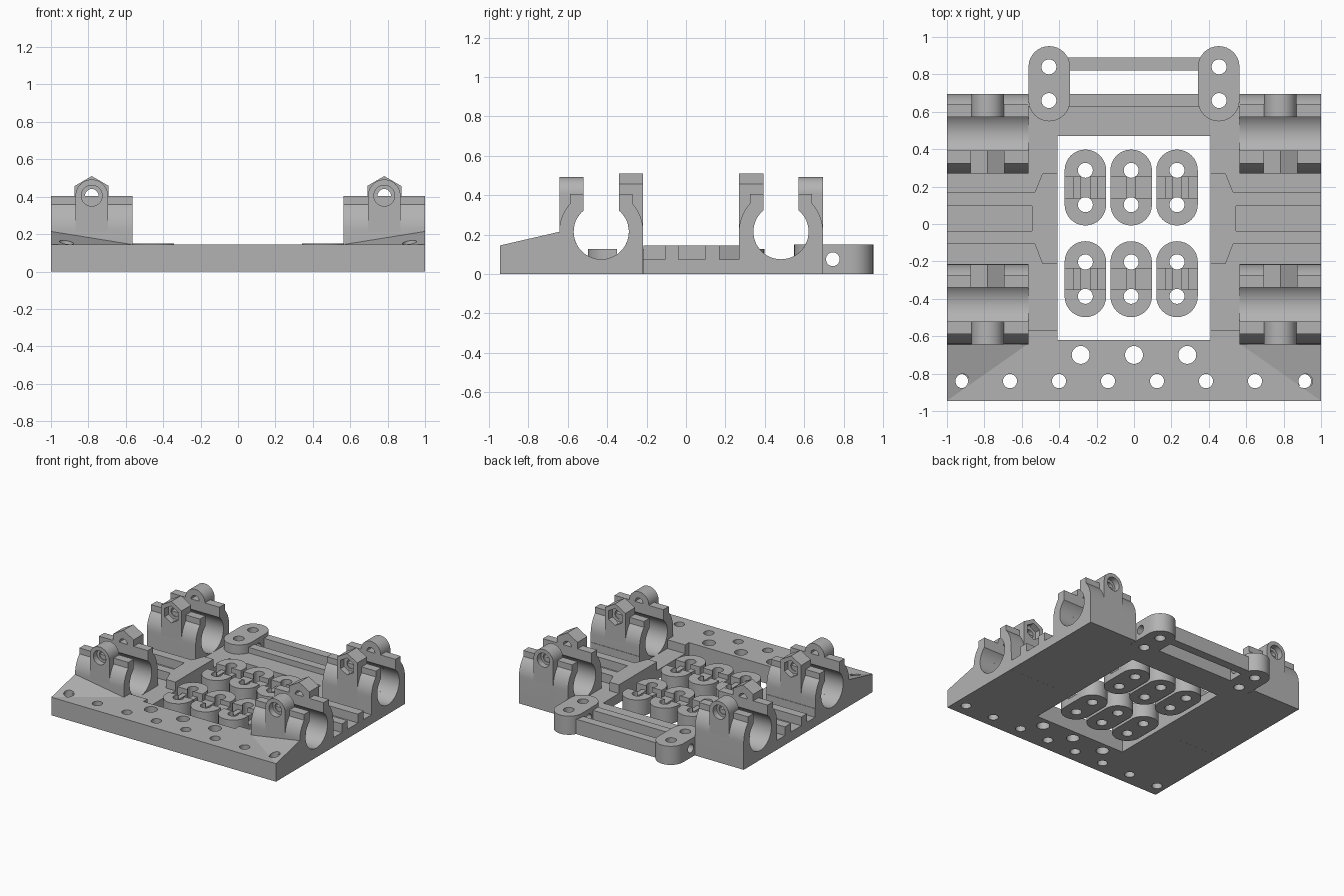
import bpy, bmesh, math
from mathutils import Vector

cube = bpy.data.objects.get("Cube")
if cube:
    bpy.data.objects.remove(cube)

grey = bpy.data.materials.new("plain grey")
grey.use_nodes = True
GREY = (0.45, 0.45, 0.45, 1)
grey.diffuse_color = GREY
grey.node_tree.nodes["Principled BSDF"].inputs["Base Color"].default_value = GREY

MAP = {"z": lambda a, b, h: (a, b, h),
       "x": lambda a, b, h: (h, a, b),
       "y": lambda a, b, h: (a, h, b)}


# Outline helpers
def arc(cx, cy, r, a0, a1, n):
    return [(cx + r * math.cos(math.radians(a0 + (a1 - a0) * i / n)),
             cy + r * math.sin(math.radians(a0 + (a1 - a0) * i / n))) for i in range(n + 1)]


def circle(cx, cy, r, n=28, start=0):
    return arc(cx, cy, r, start, start + 360, n)[:-1]


def rect(x0, x1, y0, y1):
    return [(x0, y0), (x1, y0), (x1, y1), (x0, y1)]


def stadium(cx, y0, y1, r):
    return arc(cx, y1, r, 0, 180, 16) + arc(cx, y0, r, 180, 360, 16)


def flip(pts):
    return [(-x, y) for x, y in pts]


# Solid made of extruded outlines: (points, low, high, axis)
def solid(name, prisms):
    bm = bmesh.new()
    for pts, lo, hi, axis in prisms:
        low = [bm.verts.new(MAP[axis](a, b, lo)) for a, b in pts]
        high = [bm.verts.new(MAP[axis](a, b, hi)) for a, b in pts]
        bm.faces.new(low)
        bm.faces.new(high)
        n = len(pts)
        for i in range(n):
            bm.faces.new((low[i], low[(i + 1) % n], high[(i + 1) % n], high[i]))
    return finish(name, bm)


def finish(name, bm):
    bmesh.ops.recalc_face_normals(bm, faces=bm.faces[:])
    mesh = bpy.data.meshes.new(name)
    bm.to_mesh(mesh)
    bm.free()
    mesh.materials.append(grey)
    obj = bpy.data.objects.new(name, mesh)
    bpy.context.collection.objects.link(obj)
    return obj


def activate(obj):
    bpy.ops.object.select_all(action="DESELECT")
    obj.select_set(True)
    bpy.context.view_layer.objects.active = obj


def cut(obj, prisms):
    cutter = solid("cutter", prisms)
    cutter.hide_render = True
    mod = obj.modifiers.new("cut", "BOOLEAN")
    mod.operation = "DIFFERENCE"
    mod.solver = "EXACT"
    mod.object = cutter
    activate(obj)
    bpy.ops.object.modifier_apply(modifier=mod.name)
    bpy.data.objects.remove(cutter)


def smooth(obj):
    activate(obj)
    bpy.ops.object.shade_smooth_by_angle(angle=math.radians(30))


def mirrored(obj):
    obj.modifiers.new("mirror", "MIRROR")
    activate(obj)
    bpy.ops.object.modifier_apply(modifier="mirror")
    smooth(obj)


TOP, FLOOR = 0.145, 0.075
HOLDERS = (-0.43, 0.482)
front_holes = [circle(-0.925 + 0.262 * i, -0.84, 0.038) for i in range(8)]
front_holes += [circle(x, -0.7, 0.048) for x in (-0.285, 0, 0.285)]
clamp_holes = [circle(s * 0.455, y, 0.04) for s in (-1, 1) for y in (0.66, 0.84)]

# Base plate: sunken floor and grooves, then window, holder seats and holes
base = solid("base_plate", [(rect(-1, 1, -0.945, 0.695), 0, TOP, "z")])
half = [(0.565, 0.8), (0.565, 0.27), (1.1, 0.27), (1.1, 0.17), (0.53, 0.17), (0.49, 0.27)]
back_floor = half + flip(half)[::-1]
side_floor = [(1.1, -0.107), (0.53, -0.107), (0.49, -0.213), (0.3, -0.213), (0.3, -0.57),
              (0.565, -0.57), (0.565, -0.213), (1.1, -0.213)]
groove = rect(0.545, 1.1, -0.037, 0.096)
cut(base, [(p, FLOOR, 0.3, "z") for p in
           (back_floor, side_floor, flip(side_floor), groove, flip(groove))])
cut(base, [(rect(-0.408, 0.408, -0.62, 0.47), -0.1, 0.4, "z")])
cut(base, [(rect(-0.565, 0.565, 0.63, 0.8), -0.1, 0.4, "z")])
seats = [rect(0.565, 1.1, y - 0.213, y + 0.2135) for y in HOLDERS]
cut(base, [(p, -0.1, 0.4, "z") for s in seats for p in (s, flip(s))])
cut(base, [(p, -0.1, 0.4, "z") for p in front_holes + clamp_holes])
smooth(base)

# Sloped corner wedges
bm = bmesh.new()
corners = [bm.verts.new(p) for p in ((1, -0.945, TOP), (0.565, -0.64, TOP),
                                     (1, -0.64, TOP), (1, -0.64, 0.215))]
bmesh.ops.convex_hull(bm, input=corners)
wedge = finish("corner_wedge", bm)
cut(wedge, [(circle(0.917, -0.84, 0.038), 0, 0.4, "z")])
mirrored(wedge)

# Bearing holders with clamping tabs
CZ, BORE, OUT = 0.215, 0.14, 0.213
HX, HZ = 0.782, 0.405
for yc, label in zip(HOLDERS, ("front", "back")):
    side = -1 if label == "front" else 1
    gap = math.degrees(math.acos(0.09 / BORE))
    turn = 42
    profile = [(yc - OUT, 0), (yc + OUT, 0)]
    profile += arc(yc, CZ, OUT, 0, turn, 8)
    edge = OUT * math.cos(math.radians(turn))
    profile += [(yc + edge, HZ), (yc + 0.09, HZ)]
    profile += arc(yc, CZ, BORE, gap, -180 - gap, 40)
    profile += [(yc - 0.09, HZ), (yc - edge, HZ)]
    profile += arc(yc, CZ, OUT, 180 - turn, 180, 8)
    mirrored(solid(label + "_bearing_holder", [(profile, 0.565, 1, "x")]))

    round_tab = [(HX - 0.087, 0.1), (HX + 0.087, 0.1)] + arc(HX, HZ, 0.087, 0, 180, 20)
    hex_tab = [(HX - 0.091, 0.1), (HX + 0.091, 0.1)] + [
        (HX + 0.105 * math.cos(math.radians(a)), HZ + 0.105 * math.sin(math.radians(a)))
        for a in (-30, 30, 90, 150, 210)]
    tabs = (("bolt", round_tab, side, circle(HX, HZ, 0.056)),
            ("nut", hex_tab, -side, circle(HX, HZ, 0.068, 6, 90)))
    for kind, outline, s, pocket in tabs:
        y0, y1 = sorted((yc + s * 0.09, yc + s * OUT))
        tab = solid(label + "_" + kind + "_tab", [(outline, y0, y1, "y")])
        cut(tab, [(circle(yc, CZ, BORE, 48), 0.5, 1.1, "x")])
        cut(tab, [(circle(HX, HZ, 0.036), y0 - 0.1, y1 + 0.1, "y")])
        p0, p1 = sorted((yc + s * 0.165, yc + s * 0.3))
        cut(tab, [(pocket, p0, p1, "y")])
        mirrored(tab)

# Back clamp: rounded end lugs joined by two rails
lug = solid("clamp_lug", [(stadium(0.453, 0.66, 0.84, 0.111), 0, 0.15, "z")])
cut(lug, [(p, -0.1, 0.4, "z") for p in clamp_holes[2:]]
    + [(circle(0.745, 0.075, 0.035), 0.2, 0.7, "x")])
mirrored(lug)
solid("clamp_rails", [(rect(-0.36, 0.36, 0.628, 0.695), 0, 0.12, "z"),
                      (rect(-0.38, 0.38, 0.82, 0.89), 0, 0.12, "z")])

# Loose belt clips inside the window
for row, yc in enumerate((-0.295, 0.195)):
    for col, xc in enumerate((-0.26, -0.015, 0.23)):
        clip = solid("belt_clip_%d_%d" % (row, col),
                     [(stadium(xc, yc - 0.092, yc + 0.092, 0.111), 0, 0.128, "z")])
        cut(clip, [(rect(xc - 0.2, xc + 0.2, yc - 0.056, yc + 0.056), 0.09, 0.3, "z")])
        if col != 1:
            cut(clip, [(rect(xc + s * 0.135 - 0.07, xc + s * 0.135 + 0.07,
                             yc - 0.056, yc + 0.056), 0.05, 0.3, "z") for s in (-1, 1)])
        cut(clip, [(circle(xc, yc + s * 0.092, 0.04), -0.1, 0.4, "z") for s in (-1, 1)])
        cut(clip, [(rect(xc - 0.024, xc + 0.024, yc - 0.08, yc + 0.08), 0.045, 0.3, "z")])
        smooth(clip)
